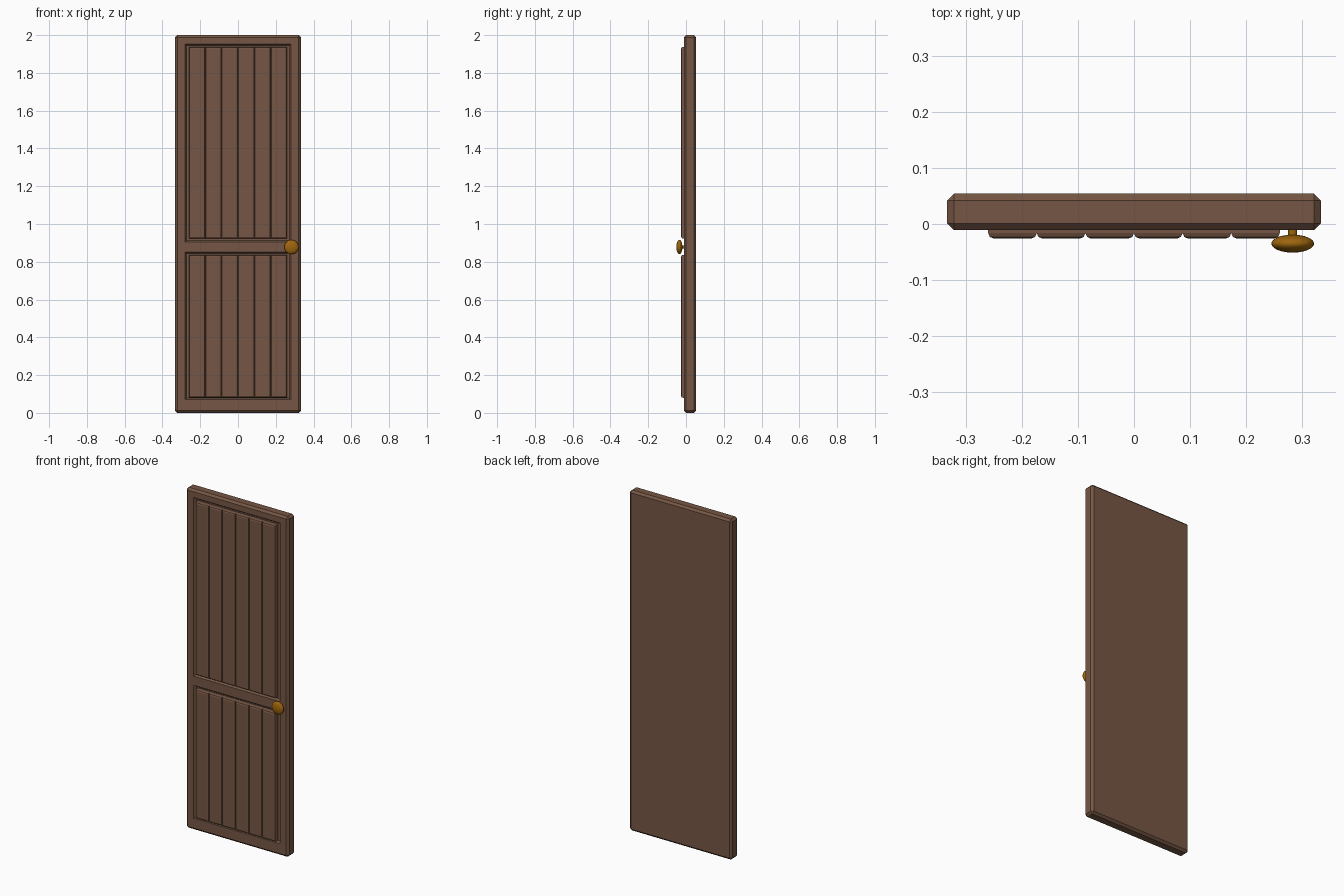
import bpy, bmesh, math
from mathutils import Vector, Matrix

if "Cube" in bpy.data.objects:
    bpy.data.objects.remove(bpy.data.objects["Cube"])


def material(name, rgb):
    m = bpy.data.materials.new(name)
    m.diffuse_color = (*rgb, 1)
    m.use_nodes = True
    m.node_tree.nodes["Principled BSDF"].inputs["Base Color"].default_value = m.diffuse_color
    return m


WOOD = material("brown wood", (0.18, 0.094, 0.058))
BRASS = material("brass", (0.34, 0.13, 0.004))


def finish(bm, name, mat):
    bmesh.ops.recalc_face_normals(bm, faces=bm.faces)
    mesh = bpy.data.meshes.new(name)
    bm.to_mesh(mesh)
    bm.free()
    ob = bpy.data.objects.new(name, mesh)
    bpy.context.collection.objects.link(ob)
    mesh.materials.append(mat)
    return ob


def box(lo, hi):
    lo, hi = Vector(lo), Vector(hi)
    bm = bmesh.new()
    bmesh.ops.create_cube(bm, size=1, matrix=Matrix.Translation((lo + hi) / 2)
                          @ Matrix.Diagonal((*(hi - lo), 1)))
    return bm


# Door slab with chamfered edges and two sunken panels
FRONT = -0.011
PANELS = [(0.07, 0.851), (0.905, 1.954)]
bm = box((-0.333, FRONT, 0), (0.333, 0.054, 2))
bmesh.ops.bevel(bm, geom=bm.edges[:], offset=0.012, segments=1, affect='EDGES')


def front_faces():
    return [f for f in bm.faces if all(abs(v.co.y - FRONT) < 1e-5 for v in f.verts)]


cuts = [((x, 0, 0), (1, 0, 0)) for x in (-0.28, 0.28)]
cuts += [((0, 0, z), (0, 0, 1)) for p in PANELS for z in p]
for co, no in cuts:
    faces = front_faces()
    geom = set(faces)
    for f in faces:
        geom.update(f.edges)
        geom.update(f.verts)
    bmesh.ops.bisect_plane(bm, geom=list(geom), plane_co=co, plane_no=no)
sunk = []
for f in front_faces():
    c = f.calc_center_median()
    if abs(c.x) < 0.2 and any(a < c.z < b for a, b in PANELS):
        sunk.append(f)
bmesh.ops.inset_individual(bm, faces=sunk, thickness=0.012, depth=0)
for v in {v for f in sunk for v in f.verts}:
    v.co.y += 0.012
finish(bm, "door_slab", WOOD)

# Rows of planks in each panel, with eased edges
N, HALF = 6, 0.26
W = 2 * HALF / N
for row, (z0, z1) in (("lower", (0.08, 0.837)), ("upper", (0.922, 1.938))):
    for i in range(N):
        x = -HALF + i * W
        bm = box((x, -0.026, z0), (x + W, 0.006, z1))
        edges = [e for e in bm.edges if any(v.co.y < -0.02 for v in e.verts)
                 and all(v.co.y < 0 for v in e.verts)]
        bmesh.ops.bevel(bm, geom=edges, offset=0.01, segments=2, profile=0.5,
                        affect='EDGES')
        finish(bm, f"{row}_plank_{i + 1}", WOOD)

# Knob: flattened ball on a short stem
KX, KZ = 0.283, 0.878
TURN = Matrix.Rotation(math.radians(90), 4, 'X')
bm = bmesh.new()
bmesh.ops.create_uvsphere(bm, u_segments=32, v_segments=16, radius=1,
                          matrix=Matrix.Translation((KX, -0.035, KZ)) @ TURN
                          @ Matrix.Diagonal((0.038, 0.038, 0.016, 1)))
for f in bm.faces:
    f.smooth = True
finish(bm, "knob", BRASS)

bm = bmesh.new()
bmesh.ops.create_cone(bm, cap_ends=True, segments=24, radius1=0.008, radius2=0.008,
                      depth=0.03, matrix=Matrix.Translation((KX, -0.018, KZ)) @ TURN)
for f in bm.faces:
    f.smooth = len(f.verts) == 4
finish(bm, "knob_stem", BRASS)
